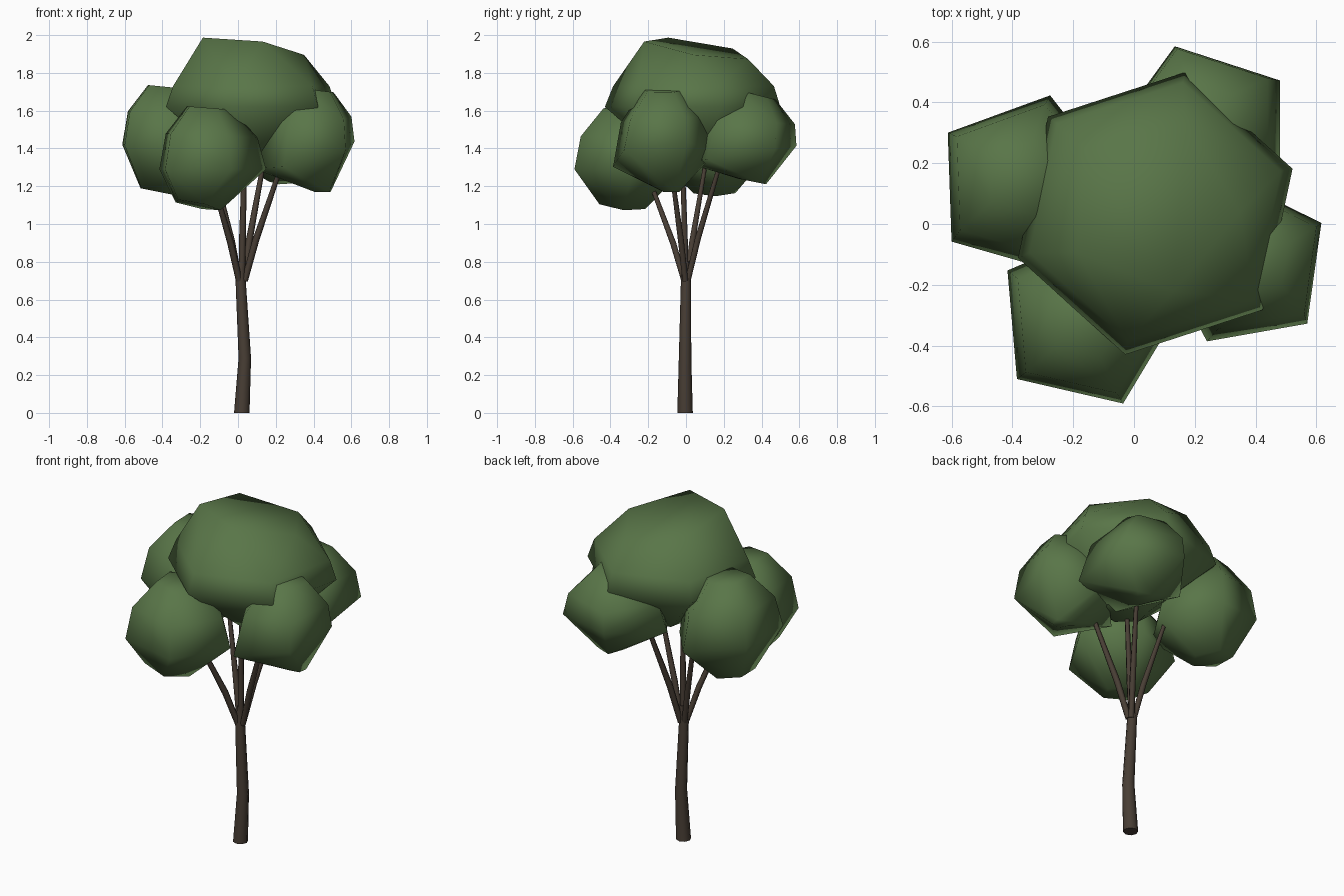
import bpy
import bmesh
import math
from mathutils import Vector

if "Cube" in bpy.data.objects:
    bpy.data.objects.remove(bpy.data.objects["Cube"], do_unlink=True)


def material(name, colour):
    mat = bpy.data.materials.new(name)
    mat.use_nodes = True
    mat.diffuse_color = colour
    mat.node_tree.nodes["Principled BSDF"].inputs["Base Color"].default_value = colour
    return mat


leaf_green = material("leaf green", (0.10, 0.18, 0.065, 1))
bark_brown = material("bark brown", (0.065, 0.048, 0.035, 1))


def finish(name, bm, mat):
    bmesh.ops.recalc_face_normals(bm, faces=bm.faces)
    mesh = bpy.data.meshes.new(name)
    bm.to_mesh(mesh)
    bm.free()
    mesh.materials.append(mat)
    bpy.context.collection.objects.link(bpy.data.objects.new(name, mesh))


def circle(radius, sides, spin=0, slope=(0, 0)):
    """Regular polygon whose height follows the slope along x and y."""
    points = []
    for k in range(sides):
        a = math.radians(spin) + math.tau * k / sides
        x, y = radius * math.cos(a), radius * math.sin(a)
        points.append(Vector((x, y, x * slope[0] + y * slope[1])))
    return points


def foliage(name, *rings):
    """Smooth faceted clump: the hull of polygons (centre, radius, sides, spin, slope)."""
    bm = bmesh.new()
    for centre, *shape in rings:
        for p in circle(*shape):
            bm.verts.new(Vector(centre) + p)
    bmesh.ops.convex_hull(bm, input=bm.verts)
    loose = [v for v in bm.verts if not v.link_faces]
    bmesh.ops.delete(bm, geom=loose, context="VERTS")
    for f in bm.faces:
        f.smooth = True
    finish(name, bm, leaf_green)


def side_clump(name, radius, spin, bottom, rim, top):
    """Five-sided clump with a small base, wide rim, shoulder and flat top."""
    base, base_scale, base_slope = bottom
    middle, rim_slope = rim
    peak, top_slope = top
    shoulder = Vector(middle).lerp(Vector(peak), 0.55)
    shoulder_slope = Vector(rim_slope).lerp(Vector(top_slope), 0.55)
    foliage(name,
            (base, radius * base_scale, 5, spin, base_slope),
            (middle, radius, 5, spin, rim_slope),
            (shoulder, radius * 0.86, 5, spin, shoulder_slope),
            (peak, radius * 0.42, 5, spin, top_slope))


def limb(name, points, radii, sides):
    """Tapered tube through the points, with flat ends."""
    bm = bmesh.new()
    pts = [Vector(p) for p in points]
    loops = []
    for i, (p, r) in enumerate(zip(pts, radii)):
        along = pts[min(i + 1, len(pts) - 1)] - pts[max(i - 1, 0)]
        if p.z == 0:
            along = Vector((0, 0, 1))
        turn = Vector((0, 0, 1)).rotation_difference(along)
        loops.append([bm.verts.new(p + turn @ q) for q in circle(r, sides)])
    for low, high in zip(loops, loops[1:]):
        for k in range(sides):
            n = (k + 1) % sides
            bm.faces.new((low[k], low[n], high[n], high[k])).smooth = True
    bm.faces.new(loops[0])
    bm.faces.new(loops[-1])
    finish(name, bm, bark_brown)


# Trunk
limb("trunk", [(0.02, -0.005, 0), (0.036, -0.005, 0.29), (0.014, 0, 0.70), (0.018, 0, 0.80)],
     [0.041, 0.033, 0.027, 0.019], 8)

# Branches fan out from the top of the trunk into each clump
branch_ends = {
    "front_branch": (-0.14, -0.20, 1.25),
    "left_branch": (0.23, -0.08, 1.31),
    "centre_branch": (0.035, -0.02, 1.40),
    "back_branch": (0.14, 0.19, 1.35),
    "right_branch": (-0.13, 0.10, 1.30),
}
for name, end in branch_ends.items():
    tip = Vector(end)
    root = Vector((0.017 + 0.08 * tip.x, 0.05 * tip.y, 0.70))
    bend = root.lerp(tip, 0.3)
    bend.z += 0.03
    limb(name, [root, bend, tip], [0.017, 0.018, 0.012], 6)

# Crown: six-sided rim under a tilted five-sided top
foliage("crown_foliage",
        ((0.10, 0.05, 1.32), 0.13, 6, 18, (0, 0)),
        ((0.07, 0.035, 1.62), 0.475, 6, 18, (0, 0)),
        ((0.07, 0.04, 1.73), 0.435, 6, 18, (0, 0)),
        ((0.06, 0.06, 1.93), 0.29, 5, 68, (-0.13, -0.16)))

# Side clumps
side_clump("front_foliage", 0.305, 5,
           ((-0.22, -0.34, 1.10), 0.42, (-0.2, -0.12)),
           ((-0.155, -0.31, 1.29), (0, 0)),
           ((-0.16, -0.32, 1.615), (-0.08, 0)))
side_clump("left_foliage", 0.285, 28,
           ((0.45, -0.08, 1.17), 0.16, (0, 0)),
           ((0.365, -0.13, 1.36), (0.25, 0.1)),
           ((0.40, -0.12, 1.71), (-0.12, 0)))
side_clump("right_foliage", 0.305, 2,
           ((-0.42, 0.15, 1.17), 0.38, (-0.2, 0)),
           ((-0.36, 0.13, 1.37), (-0.2, 0)),
           ((-0.37, 0.15, 1.725), (-0.1, 0)))
side_clump("back_foliage", 0.31, 36,
           ((0.24, 0.35, 1.225), 0.25, (0, -0.2)),
           ((0.23, 0.29, 1.37), (0, 0.15)),
           ((0.22, 0.35, 1.69), (0, -0.25)))
